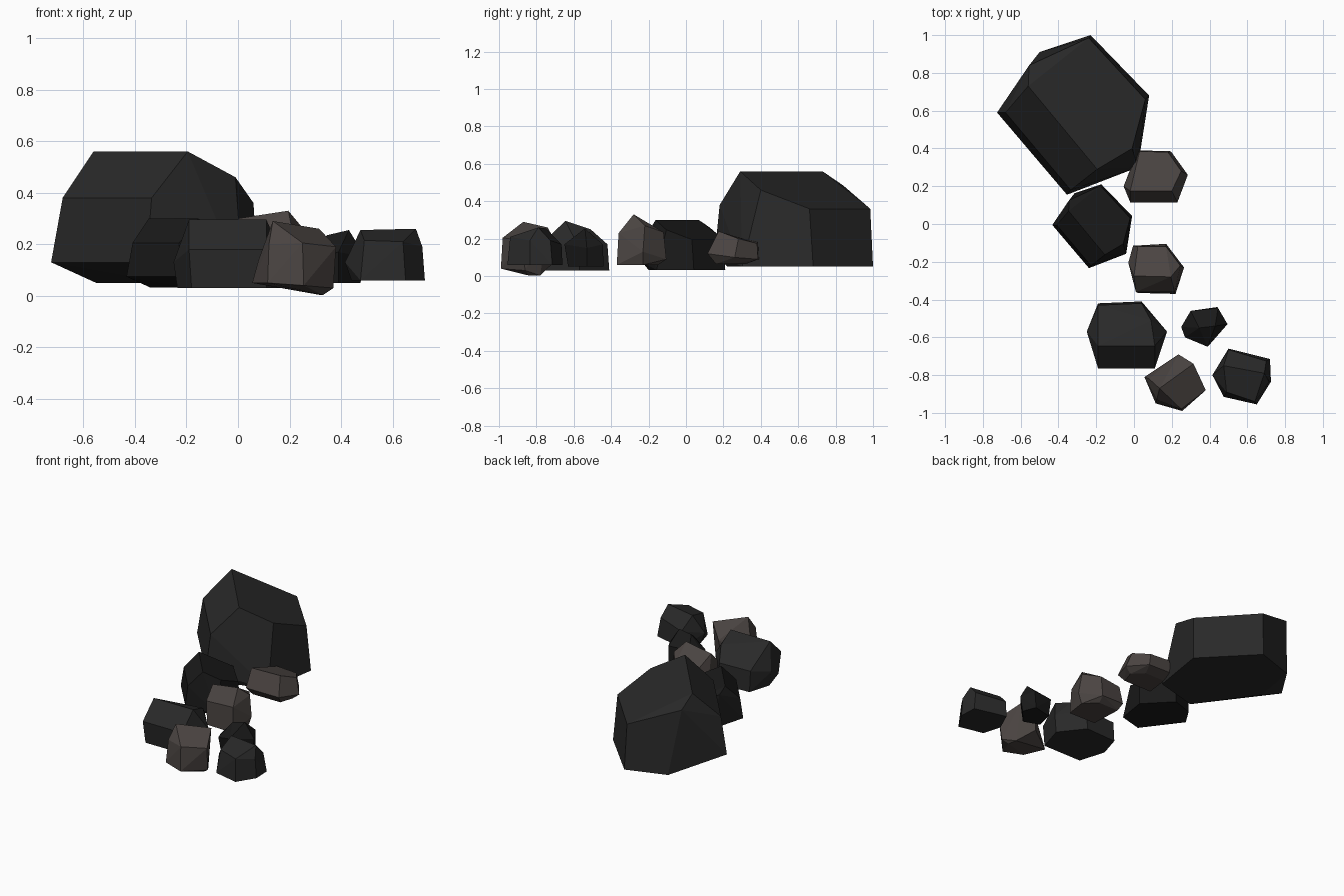
import bpy, bmesh, math
from mathutils import Vector


def material(name, rgb):
    m = bpy.data.materials.new(name)
    m.diffuse_color = (*rgb, 1)
    return m


slate = material("slate", (0.022, 0.022, 0.022))
coal = material("coal", (0.010, 0.010, 0.010))
brown = material("brown_stone", (0.068, 0.057, 0.053))


def rock(name, mat, corners, base, base_z, scale=1.0, shift=(0, 0, 0)):
    """Chiselled stone: hull of the upper corners and a flat base outline."""
    pts = [Vector(c) for c in corners] + [Vector((x, y, base_z)) for x, y in base]
    bm = bmesh.new()
    for p in pts:
        bm.verts.new(p * scale + Vector(shift))
    bmesh.ops.convex_hull(bm, input=bm.verts[:])
    loose = [v for v in bm.verts if not v.link_faces]
    bmesh.ops.delete(bm, geom=loose, context='VERTS')
    bmesh.ops.dissolve_limit(bm, angle_limit=math.radians(6),
                             verts=bm.verts[:], edges=bm.edges[:])
    bmesh.ops.recalc_face_normals(bm, faces=bm.faces[:])
    me = bpy.data.meshes.new(name)
    bm.to_mesh(me)
    bm.free()
    me.materials.append(mat)
    ob = bpy.data.objects.new(name, me)
    bpy.context.collection.objects.link(ob)
    return ob


# Boulder, and a half-size copy of the same stone in front of it
boulder = [(-.56, .73, .56), (-.195, .29, .56), (-.01, .40, .46), (.06, .66, .36),
           (-.24, .985, .36), (-.555, .84, .485), (-.68, .59, .38), (-.335, .18, .38),
           (-.725, .59, .13), (-.355, .155, .13)]
boulder_base = [(.02, .30), (.08, .68), (-.23, 1.0), (-.50, .91), (-.55, .60), (-.28, .22)]
rock("boulder", slate, boulder, boulder_base, .05)
rock("half_boulder", coal, boulder, boulder_base, .05, .525, (-.052, -.315, .006))

# Ridged slate stone at the front left
rock("ridged_stone", slate,
     [(-.19, -.645, .295), (.11, -.645, .295), (-.19, -.765, .18), (.11, -.765, .18),
      (-.25, -.57, .13), (-.19, -.43, .17), (.04, -.42, .17), (.175, -.57, .15),
      (.09, -.51, .25)],
     [(-.18, -.75), (.11, -.75), (-.235, -.57), (-.19, -.42), (.04, -.41), (.165, -.57)], .03)

# Slate stone at the front right
rock("right_stone", slate,
     [(.475, -.75, .255), (.69, -.79, .26), (.49, -.89, .215), (.64, -.94, .21),
      (.50, -.665, .17), (.70, -.725, .19), (.415, -.80, .13), (.715, -.835, .19)],
     [(.44, -.79), (.50, -.66), (.72, -.715), (.725, -.835), (.65, -.955), (.475, -.915)], .06)

# Small coal pebble
rock("small_pebble", coal,
     [(.43, -.54, .255), (.345, -.55, .235), (.445, -.445, .17), (.30, -.46, .17),
      (.495, -.53, .15), (.39, -.65, .17), (.27, -.60, .13), (.25, -.545, .13)],
     [(.31, -.47), (.44, -.44), (.475, -.53), (.39, -.63), (.28, -.59)], .05)

# Brown stones: back, middle and front
rock("brown_back", brown,
     [(-.02, .175, .235), (.20, .175, .24), (.03, .385, .18), (.18, .38, .175),
      (.25, .28, .20), (.285, .26, .10), (.23, .115, .12), (-.02, .115, .12),
      (-.055, .20, .13), (.02, .39, .09), (.195, .385, .09)],
     [(.0, .16), (.21, .16), (.24, .25), (.17, .32), (.02, .32)], .065)

rock("brown_middle", brown,
     [(.0, -.275, .30), (.195, -.28, .33), (.01, -.36, .22), (.215, -.36, .23),
      (.02, -.12, .215), (.17, -.12, .235), (.245, -.22, .27), (.265, -.23, .13),
      (-.03, -.205, .16), (-.005, -.115, .10), (.17, -.105, .09)],
     [(.02, -.365), (.22, -.37), (.24, -.23), (.16, -.15), (.01, -.15)], .06)

rock("brown_front", brown,
     [(.135, -.87, .29), (.315, -.74, .26), (.08, -.82, .14), (.235, -.69, .17),
      (.25, -.98, .205), (.38, -.88, .19), (.12, -.93, .20), (.055, -.81, .05),
      (.255, -.99, .04), (.115, -.95, .05), (.37, -.86, .03), (.225, -.70, .08)],
     [(.32, -.78), (.33, -.84)], .003)
